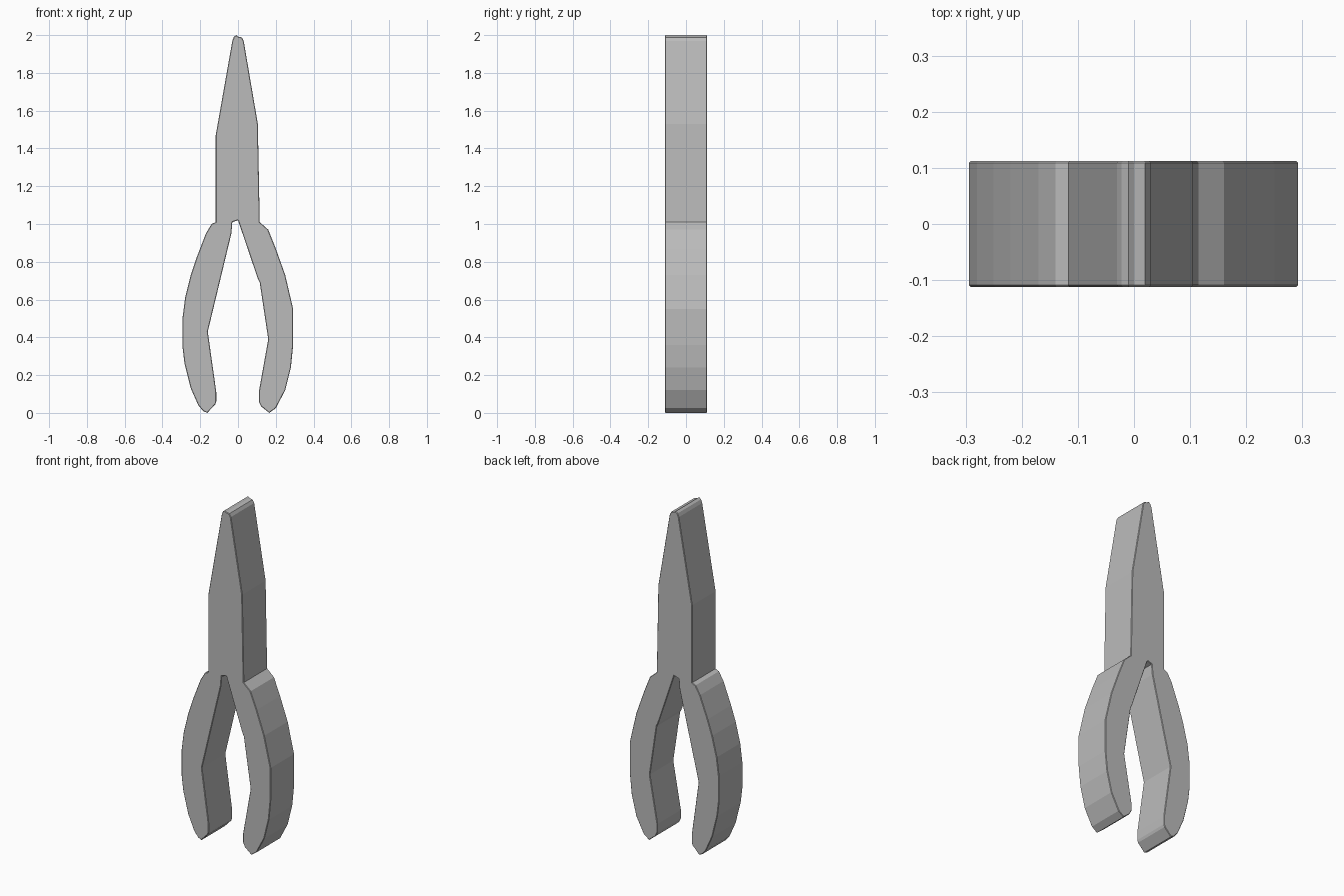
import bpy
import bmesh

# Remove the default cube only
default_cube = bpy.data.objects.get("Cube")
if default_cube:
    bpy.data.objects.remove(default_cube, do_unlink=True)

HALF_DEPTH = 0.112
EDGE_CHAMFER = 0.003

# Single flat colour
grey = bpy.data.materials.new("tool_grey")
grey.use_nodes = True
colour = (0.5, 0.5, 0.5, 1)
grey.diffuse_color = colour
grey.node_tree.nodes["Principled BSDF"].inputs["Base Color"].default_value = colour

# Right handle: outer curve down to the rounded end, then up the inner side
right_handle = [
    (-.14, 1), (-.17, .95), (-.22, .82), (-.25, .73), (-.28, .61),
    (-.294, .5), (-.294, .35), (-.283, .26), (-.25, .13), (-.21, .04),
    (-.185, .01), (-.163, 0), (-.12, .045), (-.115, .06), (-.115, .11),
    (-.16, .43), (-.035, .95), (-.03, 1.01),
]

# Crotch where the two handles meet below the head
crotch = [(0, 1.02)]

# Left handle: inner side down to the rounded end, then up the outer curve
left_handle = [
    (.105, .71), (.115, .69), (.16, .39), (.11, .11), (.11, .06),
    (.122, .035), (.165, 0), (.2, .025), (.25, .12), (.28, .24),
    (.292, .36), (.292, .55), (.25, .73), (.2, .87), (.16, .97),
    (.115, 1.01),
]

# Tapering jaws with a slight step at the closed tip
jaws = [
    (.105, 1.53), (.03, 1.97), (.02, 1.988), (0, 1.992), (-.01, 2),
    (-.022, 1.99), (-.03, 1.97), (-.118, 1.47), (-.118, 1.01),
]


def extrude_profile(name, outline):
    """Extrude an x-z outline through the depth into a closed solid."""
    bm = bmesh.new()
    front = bm.faces.new([bm.verts.new((x, -HALF_DEPTH, z)) for x, z in outline])
    result = bmesh.ops.extrude_face_region(bm, geom=[front], use_keep_orig=True)
    new_verts = [v for v in result["geom"] if isinstance(v, bmesh.types.BMVert)]
    bmesh.ops.translate(bm, verts=new_verts, vec=(0, HALF_DEPTH * 2, 0))
    bmesh.ops.recalc_face_normals(bm, faces=bm.faces)
    mesh = bpy.data.meshes.new(name)
    bm.to_mesh(mesh)
    bm.free()
    mesh.materials.append(grey)
    solid = bpy.data.objects.new(name, mesh)
    bpy.context.collection.objects.link(solid)
    return solid


# One forged body: handles, crotch and jaws share a continuous silhouette
body = extrude_profile("pliers_body", right_handle + crotch + left_handle + jaws)

# Fine chamfer around the front and back faces
chamfer = body.modifiers.new("edge_chamfer", "BEVEL")
chamfer.width = EDGE_CHAMFER
chamfer.segments = 1
chamfer.limit_method = "ANGLE"
chamfer.angle_limit = 1.4
